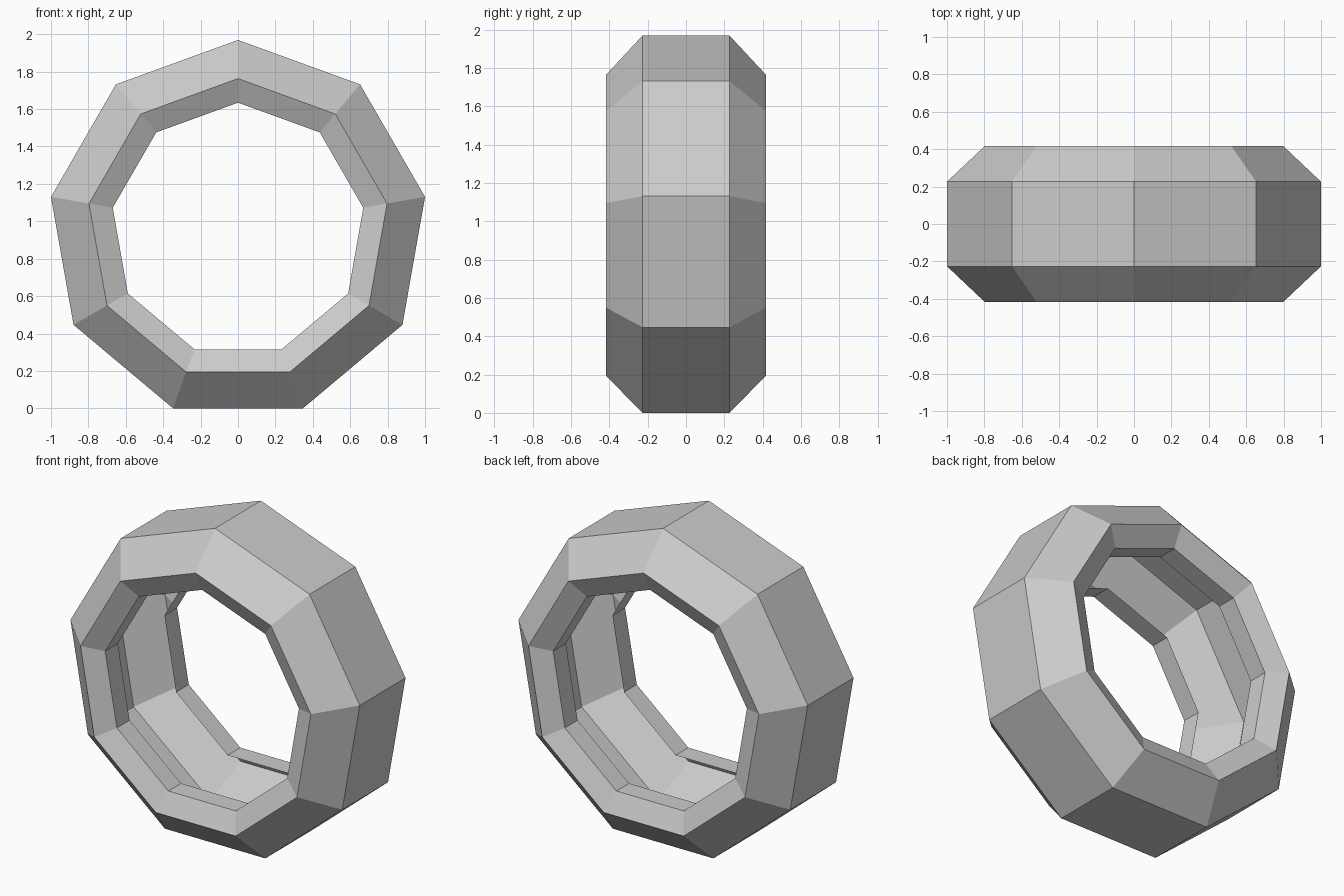
import bpy, bmesh, math

if "Cube" in bpy.data.objects:
    bpy.data.objects.remove(bpy.data.objects["Cube"])

SIDES = 9
R_OUT = 1 / math.sin(math.radians(80))      # widest corners land on x = +-1
CENTRE_Z = R_OUT * math.cos(math.pi / SIDES)  # flat bottom side rests on z = 0

# half cross-section (y, radius), from inner flange to tread edge
half = [(-0.23, 0.68), (-0.355, 0.68), (-0.418, 0.809), (-0.226, R_OUT)]
profile = half + [(-y, r) for y, r in reversed(half)]

# hollow tyre: sweep the open profile around the y axis
bm = bmesh.new()
rings = []
for i in range(SIDES):
    a = 2 * math.pi * i / SIDES
    rings.append([bm.verts.new((r * math.sin(a), y, CENTRE_Z + r * math.cos(a)))
                  for y, r in profile])
for i in range(SIDES):
    a, b = rings[i], rings[(i + 1) % SIDES]
    for j in range(len(profile) - 1):
        bm.faces.new((a[j], a[j + 1], b[j + 1], b[j]))

# make the tread face outward
bm.normal_update()
top = max(bm.faces, key=lambda f: f.calc_center_median().z)
if top.normal.z < 0:
    bmesh.ops.reverse_faces(bm, faces=bm.faces[:])

mesh = bpy.data.meshes.new("tyre")
bm.to_mesh(mesh)
bm.free()
tyre = bpy.data.objects.new("tyre", mesh)
bpy.context.collection.objects.link(tyre)
